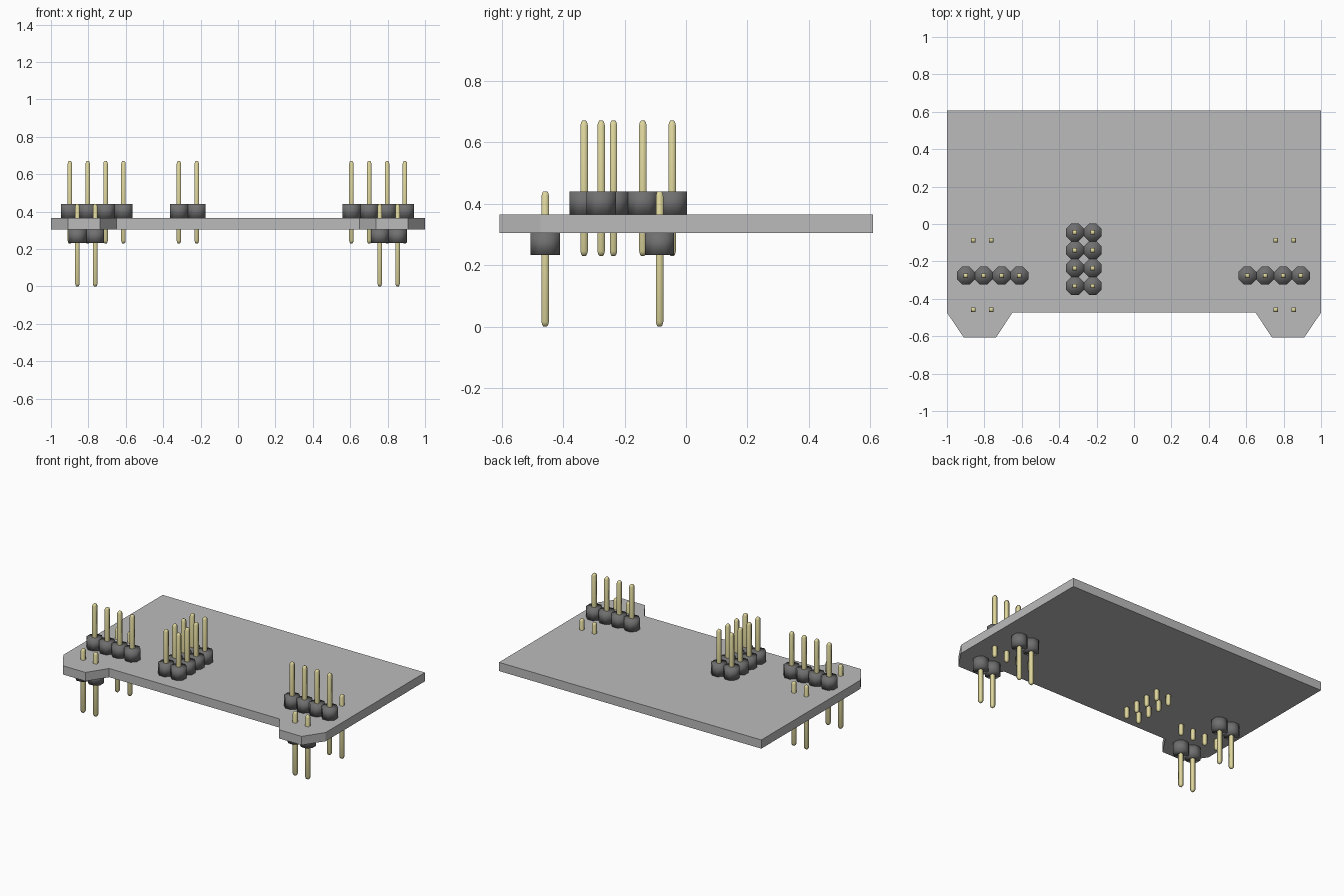
import bpy, bmesh, math

if "Cube" in bpy.data.objects:
    bpy.data.objects.remove(bpy.data.objects["Cube"])

PITCH = 0.0955
Z0, Z1 = 0.305, 0.365          # underside and top of the board


def material(name, rgb):
    m = bpy.data.materials.new(name)
    m.diffuse_color = (*rgb, 1)
    m.use_nodes = True
    m.node_tree.nodes["Principled BSDF"].inputs["Base Color"].default_value = m.diffuse_color
    return m


GREY = material("board grey", (0.50, 0.50, 0.50))
DARK = material("header dark grey", (0.16, 0.16, 0.16))
GOLD = material("pale gold", (0.74, 0.68, 0.34))


def loft(bm, rings):
    """Skin a closed solid through rings of points with equal counts."""
    loops = [[bm.verts.new(p) for p in r] for r in rings]
    n = len(loops[0])
    for a, b in zip(loops, loops[1:]):
        for i in range(n):
            j = (i + 1) % n
            bm.faces.new((a[i], a[j], b[j], b[i]))
    bm.faces.new(loops[0][::-1])
    bm.faces.new(loops[-1])


def ngon(x, y, z, half, sides):
    """Regular polygon with flat sides facing the axes."""
    r = half / math.cos(math.pi / sides)
    return [(x + r * math.cos((i + 0.5) * math.tau / sides),
             y + r * math.sin((i + 0.5) * math.tau / sides), z) for i in range(sides)]


def finish(name, bm, mat, smooth):
    bmesh.ops.recalc_face_normals(bm, faces=bm.faces)
    me = bpy.data.meshes.new(name)
    bm.to_mesh(me)
    bm.free()
    me.materials.append(mat)
    for p in me.polygons:
        p.use_smooth = smooth
    bpy.context.collection.objects.link(bpy.data.objects.new(name, me))


def header(name, x0, y0, cols, rows, block_z, pin_z):
    """Grid of octagonal spacer blocks, each with a square pin through it."""
    blocks, pins = bmesh.new(), bmesh.new()
    lo, hi = pin_z
    profile = [(lo, 0.006), (lo + 0.005, 0.0095), (lo + 0.015, 0.012),
               (hi - 0.015, 0.012), (hi - 0.005, 0.0095), (hi, 0.006)]
    for c in range(cols):
        for r in range(rows):
            x, y = x0 + c * PITCH, y0 - r * PITCH
            loft(blocks, [ngon(x, y, z, PITCH / 2, 8) for z in block_z])
            loft(pins, [ngon(x, y, z, h, 4) for z, h in profile])
    finish(name + "_blocks", blocks, DARK, True)
    finish(name + "_pins", pins, GOLD, True)


# Board with two tapered tabs at the front
half = [(0.65, -0.474), (0.738, -0.607), (0.91, -0.607), (1, -0.474), (1, 0.608)]
outline = half + [(-x, y) for x, y in reversed(half)]
bm = bmesh.new()
loft(bm, [[(x, y, z) for x, y in outline] for z in (Z0, Z1)])
finish("circuit_board", bm, GREY, False)

# Headers standing on top of the board
UP_BLOCK, UP_PIN = (Z1, 0.44), (0.23, 0.67)
header("left_top_header", -0.899, -0.276, 4, 1, UP_BLOCK, UP_PIN)
header("right_top_header", 0.606, -0.276, 4, 1, UP_BLOCK, UP_PIN)
header("double_row_header", -0.316, -0.045, 2, 4, UP_BLOCK, UP_PIN)

# Headers hanging below the board
for side, x in (("left", -0.859), ("right", 0.758)):
    for place, y in (("front", -0.458), ("rear", -0.086)):
        header(f"{side}_{place}_bottom_header", x, y, 2, 1, (0.233, Z0), (0, 0.44))
